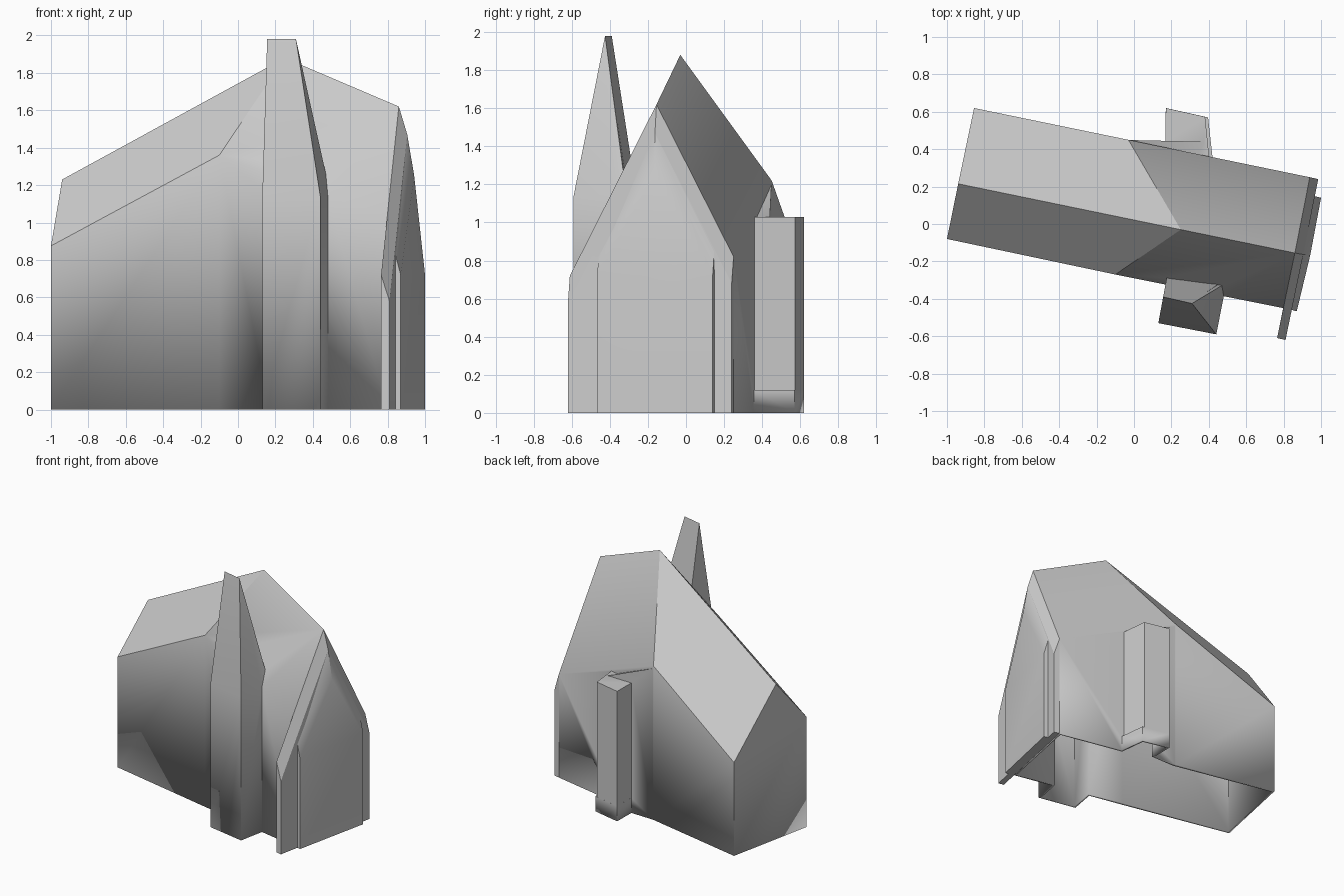
import bpy, bmesh
from math import radians

cube = bpy.data.objects.get("Cube")
if cube:
    bpy.data.objects.remove(cube, do_unlink=True)

# One plain plaster grey for everything
plaster = bpy.data.materials.new("plaster_grey")
plaster.use_nodes = True
grey = (0.6, 0.6, 0.6, 1)
plaster.diffuse_color = grey
plaster.node_tree.nodes["Principled BSDF"].inputs["Base Color"].default_value = grey


def column_solid(name, columns, ridge=(), tops=None):
    """Vertical walls under (x, y, top height) corners, closed by roof faces."""
    n = len(columns)
    bm = bmesh.new()
    upper = [bm.verts.new(c) for c in list(columns) + list(ridge)]
    lower = [bm.verts.new((x, y, 0)) for x, y, z in columns]
    for i in range(n):
        j = (i + 1) % n
        bm.faces.new((lower[i], lower[j], upper[j], upper[i]))
    bm.faces.new(lower[::-1])
    for face in tops or [range(n)]:
        bm.faces.new([upper[i] for i in face])
    bmesh.ops.recalc_face_normals(bm, faces=bm.faces)
    mesh = bpy.data.meshes.new(name)
    bm.to_mesh(mesh)
    bm.free()
    mesh.materials.append(plaster)
    obj = bpy.data.objects.new(name, mesh)
    bpy.context.collection.objects.link(obj)
    return obj


def activate(obj):
    bpy.ops.object.select_all(action='DESELECT')
    obj.select_set(True)
    bpy.context.view_layer.objects.active = obj


def flat_top(points, height):
    return [(x, y, height) for x, y in points]


# Main house with a ridge that rises to a peak and falls again
house = column_solid(
    "house_shell",
    [(-1, -.08, .875), (-.1, -.27, 1.36), (.8, -.45, 1.03),
     (.94, .25, .82), (-.03, .45, 1.22), (-.855, .62, .74)],
    [(-.94, .215, 1.23), (.25, -.03, 1.88), (.86, -.155, 1.62)],
    [(0, 1, 7, 6), (1, 2, 8, 7), (3, 4, 7, 8), (4, 5, 6, 7), (2, 3, 8), (5, 0, 6)])

# Front tower with a steep wedge top
tower = column_solid(
    "front_tower",
    [(.13, -.53, 1.14), (.44, -.59, 1.14), (.494, -.314, 1.15), (.18, -.26, 1.15)],
    [(.156, -.39, 1.98), (.31, -.425, 1.98)],
    [(0, 1, 5, 4), (1, 2, 5), (2, 3, 4, 5), (3, 0, 4)])

# Back chimney, its plinth and the wedge of wall beside it
shaft = column_solid("chimney_shaft", flat_top(
    [(.167, .3), (.408, .3), (.38, .573), (.17, .62)], 1.03))
plinth = column_solid("chimney_plinth", flat_top(
    [(.166, .31), (.425, .31), (.396, .57), (.17, .62)], .12))
wedge = column_solid(
    "wall_wedge",
    [(.39, .32, 1.0), (.375, .44, 1.03), (-.03, .449, 1.2), (0, .33, 1.2)],
    tops=[(0, 1, 2), (0, 2, 3)])

# Join the parts into one shell
for part in (tower, shaft, plinth, wedge):
    activate(house)
    join = house.modifiers.new("join", 'BOOLEAN')
    join.operation = 'UNION'
    join.solver = 'EXACT'
    join.object = part
    bpy.ops.object.modifier_apply(modifier=join.name)
    bpy.data.objects.remove(part, do_unlink=True)

# Open the underside and give the walls thickness
bm = bmesh.new()
bm.from_mesh(house.data)
bmesh.ops.remove_doubles(bm, verts=bm.verts, dist=.0005)
floor = [f for f in bm.faces if all(v.co.z < .001 for v in f.verts)]
bmesh.ops.delete(bm, geom=floor, context='FACES')
bm.to_mesh(house.data)
bm.free()
walls = house.modifiers.new("walls", 'SOLIDIFY')
walls.thickness = .022
walls.offset = -1

# Two stepped gable plates on the left end
plate_roof = [(0, 1, 5, 4), (2, 3, 4, 5), (1, 2, 5), (3, 0, 4)]
inner_plate = column_solid(
    "inner_gable_plate",
    [(.765, -.61, .72), (.81, -.62, .58), (.985, .24, .68), (.94, .25, .82)],
    [(.86, -.155, 1.62), (.905, -.163, 1.47)], plate_roof)
outer_plate = column_solid(
    "outer_gable_plate",
    [(.83, -.455, .87), (.87, -.467, .72), (1, .14, .72), (.96, .15, .87)],
    [(.905, -.163, 1.47), (.942, -.168, 1.25)], plate_roof)

for obj in (house, inner_plate, outer_plate):
    activate(obj)
    bpy.ops.object.shade_smooth_by_angle(angle=radians(30))
